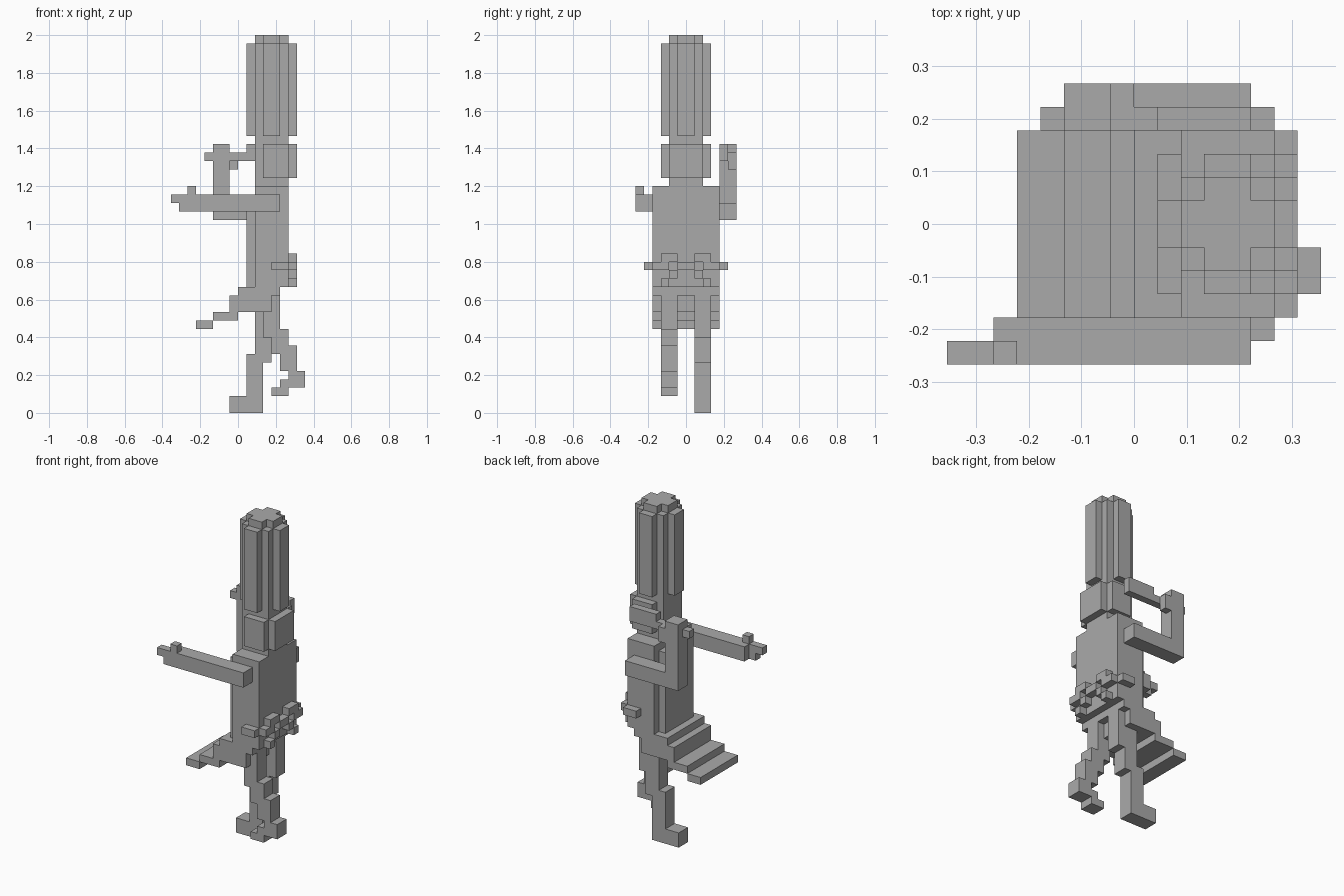
import bpy
import bmesh
from mathutils import Vector

UNIT = 2 / 45  # edge length of one block

default_cube = bpy.data.objects.get("Cube")
if default_cube:
    bpy.data.objects.remove(default_cube, do_unlink=True)

stone = bpy.data.materials.new("plain_grey")
stone.use_nodes = True
grey = (0.4, 0.4, 0.4, 1)
stone.diffuse_color = grey
stone.node_tree.nodes["Principled BSDF"].inputs["Base Color"].default_value = grey


def block_cells(x_range, y_range, z_range):
    """All unit cells inside one box."""
    return {(x, y, z)
            for x in range(*x_range)
            for y in range(*y_range)
            for z in range(*z_range)}


def profile_cells(steps, y_range):
    """Side profile made of (x start, x end, z start, z end), swept along y."""
    cells = set()
    for x_start, x_end, z_start, z_end in steps:
        cells |= block_cells((x_start, x_end), y_range, (z_start, z_end))
    return cells


def mirrored(cells):
    """Cells together with their mirror image across y = 0."""
    return cells | {(x, -y - 1, z) for x, y, z in cells}


def build_part(name, cells):
    """Closed skin around the cells, with flat areas merged."""
    mesh_builder = bmesh.new()
    vertices = {}

    def vertex(position):
        key = tuple(position)
        if key not in vertices:
            vertices[key] = mesh_builder.verts.new(Vector(key) * UNIT)
        return vertices[key]

    for cell in cells:
        for axis in range(3):
            for side in (0, 1):
                neighbour = list(cell)
                neighbour[axis] += 1 if side else -1
                if tuple(neighbour) in cells:
                    continue
                across, along = (axis + 1) % 3, (axis + 2) % 3
                corners = []
                for a, b in ((0, 0), (1, 0), (1, 1), (0, 1)):
                    corner = list(cell)
                    corner[axis] += side
                    corner[across] += a
                    corner[along] += b
                    corners.append(vertex(corner))
                if not side:
                    corners.reverse()
                mesh_builder.faces.new(corners)

    bmesh.ops.dissolve_limit(mesh_builder, angle_limit=0.01,
                             verts=mesh_builder.verts[:],
                             edges=mesh_builder.edges[:])
    mesh = bpy.data.meshes.new(name)
    mesh_builder.to_mesh(mesh)
    mesh_builder.free()
    mesh.materials.append(stone)
    part = bpy.data.objects.new(name, mesh)
    bpy.context.collection.objects.link(part)
    return part


# Tall fluted hat: square core, ribs on four sides, cross-shaped crown
hat_height = (33, 44)
hat = block_cells((2, 6), (-2, 2), hat_height)
hat |= block_cells((1, 7), (-1, 1), hat_height)
hat |= block_cells((3, 5), (-3, 3), hat_height)
crown_height = (44, 45)
hat |= block_cells((2, 6), (-1, 1), crown_height)
hat |= block_cells((3, 5), (-2, 2), crown_height)
build_part("hat", hat)

# Head core with raised hair on the back and both sides
build_part("head", block_cells((2, 6), (-2, 2), (27, 33)))
hair_height = (28, 32)
build_part("hair_back", block_cells((6, 7), (-2, 2), hair_height))
build_part("hair_sides", mirrored(block_cells((3, 6), (2, 3), hair_height)))

# Torso with chest panel
build_part("torso", block_cells((2, 6), (-4, 4), (15, 27)))
build_part("chest_panel", block_cells((1, 2), (-3, 3), (15, 26)))

# Stepped flaring skirt
skirt_steps = [
    (0, 5, 14, 15),
    (-1, 4, 12, 14),
    (-3, 0, 11, 12),
    (-5, -3, 10, 11),
]
build_part("skirt", profile_cells(skirt_steps, (-4, 4)))

# Belt sides and the bow at the back
build_part("belt_sides", mirrored(block_cells((4, 6), (4, 5), (17, 18))))
bow_depth = (6, 7)
bow = block_cells(bow_depth, (0, 1), (17, 18))
bow |= block_cells(bow_depth, (1, 3), (18, 19))
bow |= block_cells(bow_depth, (2, 4), (17, 18))
bow |= block_cells(bow_depth, (1, 2), (16, 17))
bow |= block_cells(bow_depth, (2, 3), (15, 16))
build_part("bow", mirrored(bow))

# Straight arm with a pointing hand
build_part("straight_arm", block_cells((-6, 5), (-6, -4), (24, 26)))
pointing_hand = [
    (-7, -6, 24, 26),
    (-8, -7, 25, 26),
    (-6, -5, 26, 27),
]
build_part("pointing_hand", profile_cells(pointing_hand, (-6, -5)))

# Bent arm: upper arm, raised forearm, hand and the bar it holds
bent_arm = [
    (-3, 5, 23, 25),
    (-3, -1, 25, 31),
]
build_part("bent_arm", profile_cells(bent_arm, (4, 6)))
build_part("raised_hand", profile_cells([(-3, -1, 31, 32)], (4, 6)))
build_part("thumb", profile_cells([(-1, 0, 29, 31)], (5, 6)))
held_bar = [
    (-4, -3, 30, 31),
    (-1, 1, 30, 31),
    (1, 5, 30, 32),
]
build_part("held_bar", profile_cells(held_bar, (4, 5)))

# Standing leg
standing_leg = [
    (-1, 3, 0, 2),
    (1, 3, 2, 6),
    (1, 4, 6, 7),
    (2, 4, 7, 9),
    (2, 5, 9, 14),
]
build_part("standing_leg", profile_cells(standing_leg, (1, 3)))

# Lifted leg, bent back at the knee
lifted_leg = [
    (4, 6, 2, 3),
    (5, 8, 3, 4),
    (6, 8, 4, 5),
    (5, 7, 5, 7),
    (4, 7, 7, 8),
    (4, 6, 8, 9),
    (3, 6, 9, 10),
    (3, 5, 10, 14),
]
build_part("lifted_leg", profile_cells(lifted_leg, (-3, -1)))
